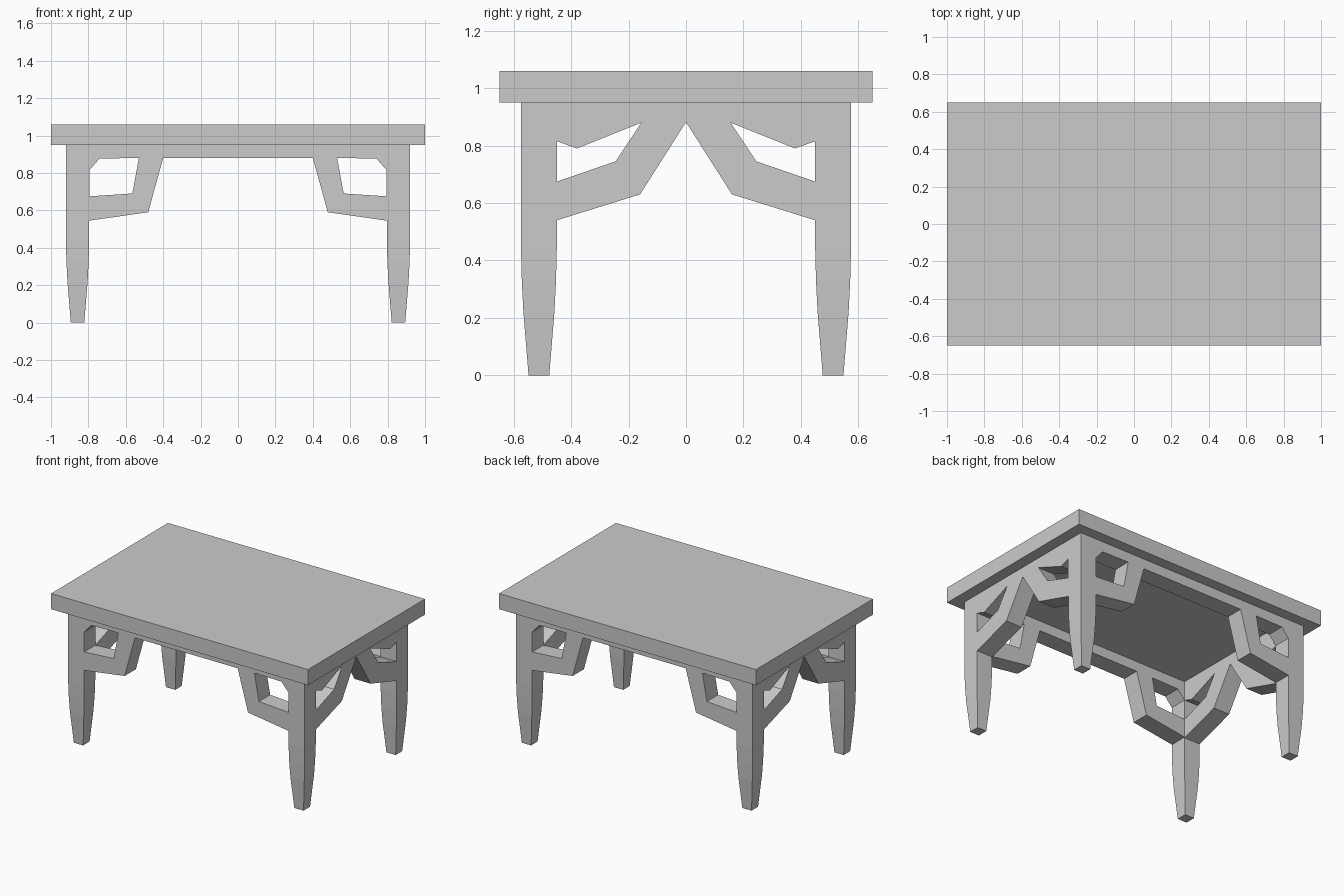
import bpy
import bmesh
from math import pi
from mathutils import Matrix

cube = bpy.data.objects.get("Cube")
if cube:
    bpy.data.objects.remove(cube, do_unlink=True)

grey = bpy.data.materials.new("light grey")
grey.use_nodes = True
colour = (0.6, 0.6, 0.6, 1)
grey.diffuse_color = colour
grey.node_tree.nodes["Principled BSDF"].inputs["Base Color"].default_value = colour

HALF = 0.0625            # half thickness of legs and frames
LEG_X, LEG_Y = 0.858, 0.512
APRON, UNDER, TOP = 0.88, 0.95, 1.06


def add_object(name, mesh):
    mesh.materials.clear()
    mesh.materials.append(grey)
    obj = bpy.data.objects.new(name, mesh)
    bpy.context.collection.objects.link(obj)
    return obj


def mirrored(points):
    return [(-u, z) for u, z in points]


def extruded_profile(name, loops, matrix):
    """Extrude an upright flat outline with holes, then place it."""
    curve = bpy.data.curves.new(name, 'CURVE')
    curve.dimensions = '2D'
    curve.fill_mode = 'BOTH'
    curve.extrude = HALF
    for points in loops:
        spline = curve.splines.new('POLY')
        spline.points.add(len(points) - 1)
        for p, (u, z) in zip(spline.points, points):
            p.co = (u, z, 0, 1)
        spline.use_cyclic_u = True
    helper = bpy.data.objects.new(name + "_outline", curve)
    mesh = bpy.data.meshes.new_from_object(helper)
    bpy.data.objects.remove(helper)
    bm = bmesh.new()
    bm.from_mesh(mesh)
    bmesh.ops.remove_doubles(bm, verts=bm.verts, dist=0.0005)
    bmesh.ops.transform(bm, matrix=matrix, verts=bm.verts)
    bmesh.ops.recalc_face_normals(bm, faces=bm.faces)
    for f in bm.faces:
        f.smooth = False
    bm.to_mesh(mesh)
    bm.free()
    mesh.name = name
    return add_object(name, mesh)


def frame_loops(end, lower, hole):
    """Apron with a bracket at both ends; lower is the right half underside."""
    half = lower + [(end, UNDER)]
    outline = half + mirrored(half)[::-1]
    return [outline, hole, mirrored(hole)]


# Tabletop
bm = bmesh.new()
bmesh.ops.create_cube(bm, size=1, matrix=Matrix.Translation((0, 0, (UNDER + TOP) / 2))
                      @ Matrix.Diagonal((2, 1.3, TOP - UNDER, 1)))
top_mesh = bpy.data.meshes.new("tabletop")
bm.to_mesh(top_mesh)
bm.free()
add_object("tabletop", top_mesh)

# Tapered square legs
for sx, side in ((1, "left"), (-1, "right")):
    for sy, end in ((-1, "front"), (1, "back")):
        bm = bmesh.new()
        rings = []
        for z, r in ((0, 0.036), (0.22, 0.054), (0.33, 0.0595), (0.45, HALF), (UNDER, HALF)):
            rings.append([bm.verts.new((sx * LEG_X + a * r, sy * LEG_Y + b * r, z))
                          for a, b in ((-1, -1), (1, -1), (1, 1), (-1, 1))])
        for low, high in zip(rings, rings[1:]):
            for i in range(4):
                j = (i + 1) % 4
                bm.faces.new((low[i], low[j], high[j], high[i]))
        bm.faces.new(rings[0][::-1])
        bm.faces.new(rings[-1])
        leg_mesh = bpy.data.meshes.new("leg")
        bm.to_mesh(leg_mesh)
        bm.free()
        add_object(f"{end}_{side}_leg", leg_mesh)

# Bracketed frames between the legs
upright = Matrix.Rotation(pi / 2, 4, 'X')
quarter = Matrix.Rotation(pi / 2, 4, 'Z')
ex, ey = LEG_X - HALF, LEG_Y - HALF
long_loops = frame_loops(ex, [(0.4, APRON), (0.48, 0.59), (ex, 0.545)],
                         [(ex - 0.001, 0.675), (0.565, 0.69), (0.53, APRON),
                          (0.74, 0.877), (ex - 0.001, 0.815)])
short_loops = frame_loops(ey, [(0.001, APRON), (0.16, 0.63), (ey, 0.54)],
                          [(ey - 0.001, 0.675), (0.245, 0.745), (0.155, APRON),
                           (0.38, 0.79), (ey - 0.001, 0.815)])
for s, end in ((-1, "front"), (1, "back")):
    extruded_profile(f"{end}_frame", long_loops,
                     Matrix.Translation((0, s * LEG_Y, 0)) @ upright)
for s, side in ((1, "left"), (-1, "right")):
    extruded_profile(f"{side}_frame", short_loops,
                     Matrix.Translation((s * LEG_X, 0, 0)) @ quarter @ upright)
